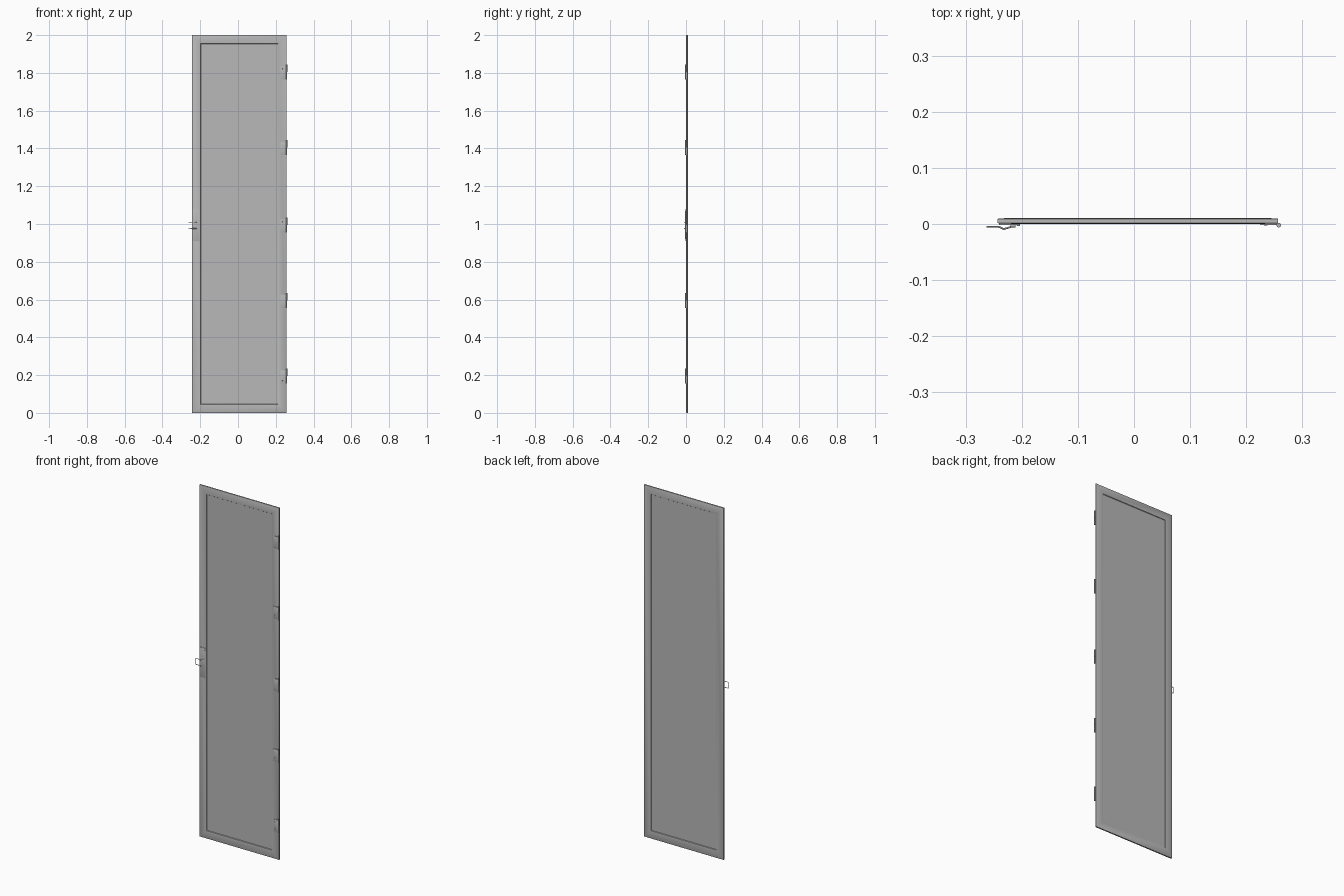
import bpy, bmesh, math
from mathutils import Vector

cube = bpy.data.objects.get("Cube")
if cube:
    bpy.data.objects.remove(cube, do_unlink=True)

metal = bpy.data.materials.new("grey_metal")
metal.use_nodes = True
grey = (0.48, 0.48, 0.48, 1)
metal.diffuse_color = grey
metal.node_tree.nodes["Principled BSDF"].inputs["Base Color"].default_value = grey

LEFT, RIGHT, HEIGHT = -0.243, 0.257, 2.0
BACK = 0.011


def finish(name, bm):
    bmesh.ops.recalc_face_normals(bm, faces=bm.faces)
    mesh = bpy.data.meshes.new(name)
    bm.to_mesh(mesh)
    bm.free()
    mesh.materials.append(metal)
    obj = bpy.data.objects.new(name, mesh)
    bpy.context.collection.objects.link(obj)
    bpy.ops.object.select_all(action='DESELECT')
    obj.select_set(True)
    bpy.context.view_layer.objects.active = obj
    bpy.ops.object.shade_smooth_by_angle(angle=math.radians(35))
    return obj


def box(name, low, high, bevel=0.0):
    low, high = Vector(low), Vector(high)
    bm = bmesh.new()
    bmesh.ops.create_cube(bm, size=1)
    for v in bm.verts:
        v.co = (low + high) / 2 + Vector(a * b for a, b in zip(v.co, high - low))
    if bevel:
        bmesh.ops.bevel(bm, geom=bm.edges[:], offset=bevel, segments=2,
                        profile=0.5, affect='EDGES')
    return finish(name, bm)


def rod(name, x, y, bottom, top, radius):
    bm = bmesh.new()
    bmesh.ops.create_cone(bm, cap_ends=True, segments=16, radius1=radius,
                          radius2=radius, depth=top - bottom)
    bmesh.ops.translate(bm, verts=bm.verts, vec=(x, y, (top + bottom) / 2))
    return finish(name, bm)


# Door leaf: mitred frame around a panel recessed on both faces
def door_leaf():
    profile = [(0, 0.002), (0.002, 0.001), (0.041, 0), (0.044, 0.001), (0.046, 0.004)]
    profile = profile + [(inset, BACK - y) for inset, y in reversed(profile)]
    bm = bmesh.new()
    loops = []
    for inset, y in profile:
        x0, x1, z0, z1 = LEFT + inset, RIGHT - inset, inset, HEIGHT - inset
        loops.append([bm.verts.new((x, y, z))
                      for x, z in ((x0, z0), (x1, z0), (x1, z1), (x0, z1))])
    n = len(loops)
    for a, b in [(i, i + 1) for i in range(n // 2 - 1)] + \
                [(i, i + 1) for i in range(n // 2, n - 1)] + [(0, n - 1)]:
        for k in range(4):
            j = (k + 1) % 4
            bm.faces.new((loops[a][k], loops[a][j], loops[b][j], loops[b][k]))
    bm.faces.new(loops[n // 2 - 1])
    bm.faces.new(loops[n // 2])
    return finish("door_leaf", bm)


door_leaf()

# Five hinges down the left edge
for i, z in enumerate((1.805, 1.405, 0.995, 0.595, 0.195), 1):
    box(f"hinge_plate_{i}", (0.225, -0.002, z - 0.04), (0.256, 0.002, z + 0.03), 0.0008)
    rod(f"hinge_lower_knuckle_{i}", 0.257, -0.002, z - 0.04, z - 0.001, 0.003)
    rod(f"hinge_upper_knuckle_{i}", 0.258, -0.002, z + 0.001, z + 0.04, 0.004)
    for dz in (-0.022, 0.014):
        box(f"hinge_rivet_{i}", (0.232, -0.003, z + dz - 0.003),
            (0.238, -0.001, z + dz + 0.003), 0.0008)

# Latch plate with a raised inner rib
box("latch_plate", (-0.241, -0.002, 0.91), (-0.203, 0.002, 1.08), 0.001)
box("latch_rib", (-0.209, -0.004, 0.92), (-0.203, 0.001, 1.07), 0.001)

# Bent wire latch loop reaching past the edge
side = [(-0.214, -0.003), (-0.222, -0.006), (-0.232, -0.009), (-0.241, -0.005), (-0.262, -0.005)]
points = [(x, y, 0.976) for x, y in side] + [(x, y, 1.01) for x, y in reversed(side)]
curve = bpy.data.curves.new("latch_loop", 'CURVE')
curve.dimensions = '3D'
curve.bevel_depth = 0.0016
curve.bevel_resolution = 2
spline = curve.splines.new('POLY')
spline.points.add(len(points) - 1)
for p, co in zip(spline.points, points):
    p.co = (*co, 1)
spline.use_cyclic_u = True
curve.materials.append(metal)
bpy.context.collection.objects.link(bpy.data.objects.new("latch_loop", curve))

# Clamp that holds the wire loop
box("latch_clamp", (-0.220, -0.006, 0.97), (-0.211, 0, 1.016), 0.001)
